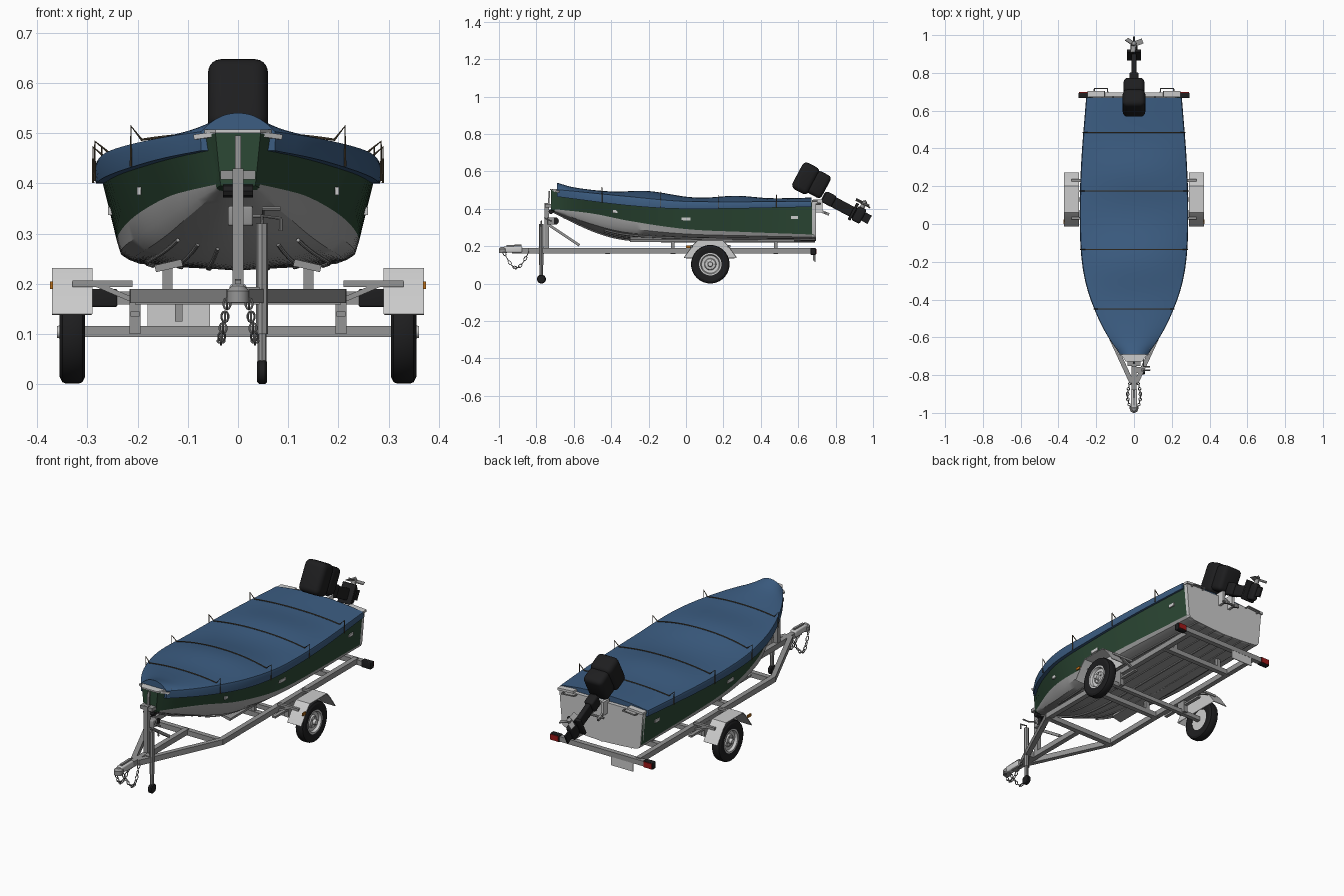
import bpy, bmesh, math
from math import sin, cos, pi, radians
from mathutils import Vector, Matrix

if "Cube" in bpy.data.objects:
    bpy.data.objects.remove(bpy.data.objects["Cube"])

def mat(name, c):
    m = bpy.data.materials.new(name)
    m.diffuse_color = (*c, 1)
    m.use_nodes = True
    m.node_tree.nodes["Principled BSDF"].inputs["Base Color"].default_value = m.diffuse_color
    return m

BLUE, GREEN = mat("canvas", (.045, .11, .225)), mat("green_paint", (.025, .065, .035))
BLACK, RED = mat("black", (.013, .013, .014)), mat("red_lens", (.35, .01, .01))
ORANGE, STRAP = mat("orange_lens", (.5, .16, .01)), mat("strap", (.1, .075, .045))
STEEL, HULLG = mat("steel", (.3, .3, .3)), mat("hull_grey", (.36, .36, .36))

def finish(bm, name, m=None):
    bmesh.ops.recalc_face_normals(bm, faces=bm.faces)
    me = bpy.data.meshes.new(name)
    bm.to_mesh(me)
    bm.free()
    ob = bpy.data.objects.new(name, me)
    bpy.context.collection.objects.link(ob)
    if m:
        me.materials.append(m)
    return ob

def box(name, c, size, m=None, rx=0, bevel=0, rot=None, ry=0):
    bm = bmesh.new()
    R = rot or (Matrix.Rotation(radians(rx), 4, 'X') @ Matrix.Rotation(radians(ry), 4, 'Y'))
    bmesh.ops.create_cube(bm, size=1, matrix=Matrix.Diagonal((*size, 1)))
    if bevel:
        bmesh.ops.bevel(bm, geom=bm.edges[:], offset=bevel, segments=4, profile=.5, affect='EDGES')
    bm.transform(Matrix.Translation(c) @ R)
    return finish(bm, name, m)

def beam(name, p, q, w, h, m=STEEL):
    p, q = Vector(p), Vector(q)
    return box(name, (p + q) / 2, (w, (q - p).length, h), m,
               rot=(q - p).to_track_quat('Y', 'Z').to_matrix().to_4x4())

def pipe(name, pts, r, m=STEEL, cyclic=False):
    cu = bpy.data.curves.new(name, 'CURVE')
    cu.dimensions, cu.bevel_depth, cu.bevel_resolution, cu.use_fill_caps = '3D', r, 2, True
    sp = cu.splines.new('POLY')
    sp.points.add(len(pts) - 1)
    for a, b in zip(sp.points, pts):
        a.co = (*b, 1)
    sp.use_cyclic_u = cyclic
    cu.materials.append(m)
    ob = bpy.data.objects.new(name, cu)
    bpy.context.collection.objects.link(ob)
    return ob

def lathe(name, prof, c, m=None, rot=Matrix(), seg=36):
    # profile of (offset along x, radius), spun round the x axis
    bm = bmesh.new()
    vs = [bm.verts.new((x, max(r, 1e-5), 0)) for x, r in prof]
    es = [bm.edges.new(e) for e in zip(vs, vs[1:])]
    bmesh.ops.spin(bm, geom=vs + es, cent=(0, 0, 0), axis=(1, 0, 0), angle=2 * pi, steps=seg)
    bmesh.ops.remove_doubles(bm, verts=bm.verts, dist=1e-4)
    bm.transform(Matrix.Translation(c) @ rot)
    return finish(bm, name, m)

def loft(name, ys, section, m=None, closed=False):
    bm = bmesh.new()
    rows = [[bm.verts.new((x, y, z)) for x, z in section(y)] for y in ys]
    n = len(rows[0])
    for a, b in zip(rows, rows[1:]):
        for i in range(n if closed else n - 1):
            j = (i + 1) % n
            bm.faces.new((a[i], a[j], b[j], b[i]))
    if closed:
        bm.faces.new(rows[0])
        bm.faces.new(rows[-1])
    return finish(bm, name, m)

def key(*k):
    # smooth interpolation through (y, value) pairs
    def f(y):
        y = min(max(y, k[0][0]), k[-1][0])
        i = next(i for i in range(len(k) - 1) if y <= k[i + 1][0])
        sl = lambda j: (k[min(j + 1, len(k) - 1)][1] - k[max(j - 1, 0)][1]) / (k[min(j + 1, len(k) - 1)][0] - k[max(j - 1, 0)][0])
        h = k[i + 1][0] - k[i][0]
        t = (y - k[i][0]) / h
        return ((2*t**3 - 3*t*t + 1) * k[i][1] + (t**3 - 2*t*t + t) * h * sl(i)
                + (3*t*t - 2*t**3) * k[i + 1][1] + (t**3 - t*t) * h * sl(i + 1))
    return f

W = key((-.72, .045), (-.68, .07), (-.6, .125), (-.5, .178), (-.35, .235), (-.2, .265), (0, .276), (.3, .27), (.7, .24))
G = key((-.72, .5), (-.4, .455), (0, .43), (.3, .425), (.7, .435))
C = key((-.72, .035), (-.6, .09), (-.5, .135), (-.3, .205), (0, .24), (.7, .225))
CZ = key((-.72, .40), (-.5, .375), (-.3, .335), (0, .292), (.3, .277), (.7, .262))
K = key((-.72, .39), (-.6, .33), (-.5, .285), (-.4, .252), (-.3, .235), (-.1, .227), (.7, .227))
S = key((-.69, .465), (-.3, .417), (0, .40), (.67, .41))
E = key((-.69, .503), (-.3, .465), (0, .44), (.67, .44))
T = key((-.69, .54), (-.6, .515), (-.4, .493), (-.2, .495), (0, .465), (.1, .46), (.27, .47), (.45, .457), (.67, .46))

def bottom(y):
    c, z, k = C(y), CZ(y), K(y)
    half = [(c, z), (c * .97, k + .6 * (z - k)), (c * .87, k + .36 * (z - k)), (c * .5, k + .16 * (z - k))]
    return half + [(0, k)] + [(-x, z) for x, z in half[::-1]]

def full(y):
    return [(W(y), G(y))] + bottom(y) + [(-W(y), G(y))]

def crown(y, u, lift=0):
    return E(y) + lift + (T(y) - E(y)) * (1 - abs(u) ** 2.2)

def cover(y):
    w = W(y) + .011
    us = [i / 10 for i in range(10, -11, -1)]
    return [(w * .985, S(y)), (w, E(y) - .012)] + [(w * .985 * u, crown(y, u)) for u in us] + [(-w, E(y) - .012), (-w * .985, S(y))]

# Hull, transom, bow and canvas cover
ys = [-.72 + 1.41 * i / 40 for i in range(41)]
loft("hull_bottom", ys, bottom, HULLG)
for s, n in ((1, "right"), (-1, "left")):
    loft("hull_side_" + n, ys, lambda y: [(s * C(y), CZ(y)), (s * W(y), G(y))], GREEN)
    for f in (.25, .5, .75):
        pipe("hull_strake_" + n, [(s * C(y) * f, y, K(y) + (CZ(y) - K(y)) * .32 * f) for y in ys[8:]], .004, HULLG)
pipe("keel_strip", [(0, y, K(y)) for y in ys], .006, HULLG)
loft("transom", (.675, .695), full, closed=True)
loft("bow_plate", (-.722, -.70), full, GREEN, True)
loft("bow_deck", (-.728, -.66), lambda y: [(W(y), .5), (W(y), .507), (-W(y), .507), (-W(y), .5)], None, True)
loft("canvas_cover", [-.69 + 1.36 * i / 48 for i in range(49)], cover, BLUE, True)

# Tie-down straps over the cover with raised end hooks
for y in (-.45, -.135, .175, .485):
    w = W(y) + .014
    pts = [(w * u / 10, y, crown(y, u / 10, .004)) for u in range(-9, 10)]
    pipe("cover_strap", [(-w, y, S(y)), (-w, y, E(y) + .035)] + pts + [(w, y, E(y) + .035), (w, y, S(y))], .0025, STRAP)

# Small hull fittings
for s in (-1, 1):
    for y, z, l in ((-.38, .385, .025), (0, .345, .05), (.58, .355, .035)):
        f = (z - CZ(y)) / (G(y) - CZ(y))
        box("hull_badge", (s * (C(y) + (W(y) - C(y)) * f + .001), y, z), (.008, l, .016))
    beam("bow_cleat", (s * .03, -.715, .5), (s * .085, -.68, .492), .012, .01, None)
    box("transom_cap", (s * .2, .688, .437), (.09, .03, .012), ry=s * 4)
    pipe("transom_handle", [(s * .14, .695, .43), (s * .14, .718, .43), (s * .21, .718, .425), (s * .21, .695, .425)], .004)

# Outboard motor, tilted up
TILT = -28
R = Matrix.Rotation(radians(TILT), 4, 'X')
box("motor_cowl", (0, .64, .563), (.12, .10, .16), BLACK, TILT, .027)
box("motor_cowl_base", (0, .712, .53), (.11, .085, .135), BLACK, TILT, .022)
box("motor_leg", (0, .82, .42), (.026, .20, .058), BLACK, TILT, .008)
box("motor_collar", (0, .765, .452), (.05, .06, .065), BLACK, TILT, .01)
box("cavitation_plate", (0, .895, .385), (.075, .016, .10), BLACK, TILT, .004)
box("lower_unit", (0, .925, .368), (.035, .05, .085), BLACK, TILT, .011)
box("skeg", (0, .962, .352), (.008, .045, .05), BLACK, TILT)
lathe("propeller_hub", [(-.03, 0), (-.03, .013), (.02, .012), (.03, 0)], (0, .948, .42), STEEL,
      R @ Matrix.Rotation(-pi / 2, 4, 'Y'), 16)
for i in range(3):
    B = R @ Matrix.Rotation(2 * pi * i / 3 + .4, 4, 'Z')
    box("propeller_blade", Vector((0, .952, .428)) + B @ Vector((.028, 0, 0)), (.042, .028, .004), STEEL,
        rot=B @ Matrix.Rotation(.45, 4, 'X'))
for x in (-.03, .03):
    box("motor_clamp", (x, .705, .415), (.014, .05, .07))
    beam("clamp_arm", (x, .69, .40), (x, .765, .37), .01, .014)
pipe("clamp_bar", [(-.05, .745, .378), (.05, .745, .378)], .006)

# Trailer frame
RZ = .176
for s in (-1, 1):
    beam("side_rail", (s * .202, -.43, RZ), (s * .202, .68, RZ), .026, .028)
    beam("drawbar_arm", (s * .012, -.84, RZ), (s * .205, -.42, RZ), .024, .028)
    for y in (-.07, .48):
        box("bunk_post", (s * .14, y, .205), (.02, .018, .05), STEEL)
    box("bunk_board", (s * .138, .14, .236), (.055, .88, .014), STEEL, ry=s * 13)
    # axle hanger, fender and wheel
    box("axle_hanger", (s * .205, .13, .135), (.022, .05, .07), STEEL)
    beam("leaf_spring", (s * .205, -.0, .14), (s * .205, .26, .14), .018, .01)
    arch = [(-.012, .14), (.035, .205), (.06, .231), (.2, .231), (.225, .205), (.272, .14)]
    bm = bmesh.new()
    rows = [[bm.verts.new((s * x, y, z)) for y, z in arch] for x in (.29, .37)]
    for i in range(5):
        bm.faces.new((rows[0][i], rows[0][i + 1], rows[1][i + 1], rows[1][i]))
    bm.faces.new(rows[0])
    fender = finish(bm, "fender")
    sol = fender.modifiers.new("thickness", 'SOLIDIFY')
    sol.thickness = .004
    for y in (.03, .23):
        beam("fender_stay", (s * .21, y, .2), (s * .33, y, .2), .014, .012)
        beam("fender_strut", (s * .215, y, .17), (s * .285, y, .2), .01, .01)
    box("side_marker", (s * .371, .012, .197), (.006, .025, .014), ORANGE)
    M = Matrix.Diagonal((s, 1, 1, 1))
    cw = (s * .33, .13, .104)
    lathe("tyre", [(-.018, .055), (-.023, .07), (-.025, .09), (-.020, .1), (-.012, .103), (.012, .103), (.020, .1),
                   (.025, .09), (.023, .07), (.018, .055), (-.018, .055)], cw, BLACK, M, 40)
    lathe("wheel_rim", [(-.016, .0), (-.016, .057), (.021, .06), (.021, .052), (.008, .047), (.006, .032),
                        (.014, .028), (.016, .014), (.03, .012), (.031, 0)], cw, None, M)
    for i in range(5):
        a = 2 * pi * i / 5
        box("wheel_nut", (s * .345, .13 + .022 * cos(a), .104 + .022 * sin(a)), (.006, .006, .006), STEEL)
    # tail lights
    box("tail_light", (s * .267, .68, .172), (.054, .028, .036), BLACK, bevel=.004)
    box("tail_lens", (s * .267, .695, .172), (.046, .006, .028), RED)
for y in (-.42, -.07, .48):
    beam("cross_member", (-.205, y, RZ - .004), (.205, y, RZ - .004), .026, .026)
beam("rear_bar", (-.245, .68, RZ - .004), (.245, .68, RZ - .004), .026, .026)
beam("axle", (-.31, .13, .105), (.31, .13, .105), .022, .022)
box("number_plate", (-.118, .69, .137), (.125, .004, .044))
box("plate_bracket", (-.118, .684, .15), (.014, .01, .05), STEEL)
beam("drawbar", (0, -.93, RZ), (0, -.42, RZ), .026, .028)

# Coupler
box("coupler_body", (0, -.925, .183), (.034, .1, .034), None, bevel=.008)
lathe("coupler_socket", [(-.015, 0), (-.015, .022), (.008, .022), (.018, .012), (.019, 0)], (0, -.978, .178), STEEL,
      Matrix.Rotation(-pi / 2, 4, 'Y'), 20)
beam("coupler_lever", (0, -.96, .203), (0, -.88, .205), .012, .008)

# Safety chains of alternating links
for s in (-1, 1):
    for i in range(10):
        t = i / 9
        c = Vector((s * (.022 + .012 * sin(pi * t)), -.97 + .125 * t, .16 - .075 * sin(pi * t)))
        d = Vector((0, .125, -.075 * pi * cos(pi * t))).normalized()
        n = Vector((1, 0, 0)) if i % 2 else d.cross(Vector((1, 0, 0)))
        pipe("chain_link", [c + d * .0125 * cos(a) + n * .007 * sin(a) for a in (j * pi / 5 for j in range(10))],
             .0022, STEEL, True)

# Jockey jack with wheel and crank
pipe("jack_tube", [(.048, -.773, .10), (.048, -.773, .32)], .012)
pipe("jack_leg", [(.048, -.773, .035), (.048, -.773, .12)], .009)
lathe("jack_wheel", [(-.01, 0), (-.01, .02), (-.006, .024), (.006, .024), (.01, .02), (.01, 0)], (.048, -.773, .0245), BLACK, seg=24)
pipe("jack_crank", [(.048, -.773, .32), (.048, -.773, .335), (.085, -.773, .33), (.085, -.773, .305)], .004)
box("jack_clamp", (.028, -.773, RZ), (.03, .03, .035), STEEL)

# Winch post, winch, bow stop and roller strut
beam("winch_post", (0, -.745, .17), (0, -.745, .43), .022, .024)
beam("post_brace", (0, -.735, .315), (0, -.57, .205), .018, .014)
beam("bow_strap_bar", (0, -.735, .42), (0, -.73, .495), .012, .008)
box("bow_stop", (0, -.738, .417), (.07, .03, .018), STEEL)
box("winch_body", (.005, -.72, .335), (.05, .04, .04), STEEL, bevel=.005)
lathe("winch_drum", [(-.02, 0), (-.02, .02), (-.015, .012), (.015, .012), (.02, .02), (.02, 0)], (.01, -.7, .335), BLACK, seg=20)
pipe("winch_handle", [(.03, -.72, .335), (.05, -.72, .335), (.05, -.755, .35), (.085, -.755, .35)], .004)
pipe("bow_roller", [(-.03, -.722, .385), (.03, -.722, .385)], .013, BLACK)

# Convert curves and smooth rounded surfaces
bpy.ops.object.select_all(action='SELECT')
bpy.context.view_layer.objects.active = bpy.data.objects["jack_tube"]
bpy.ops.object.convert(target='MESH')
bpy.ops.object.shade_smooth_by_angle(angle=radians(32))
